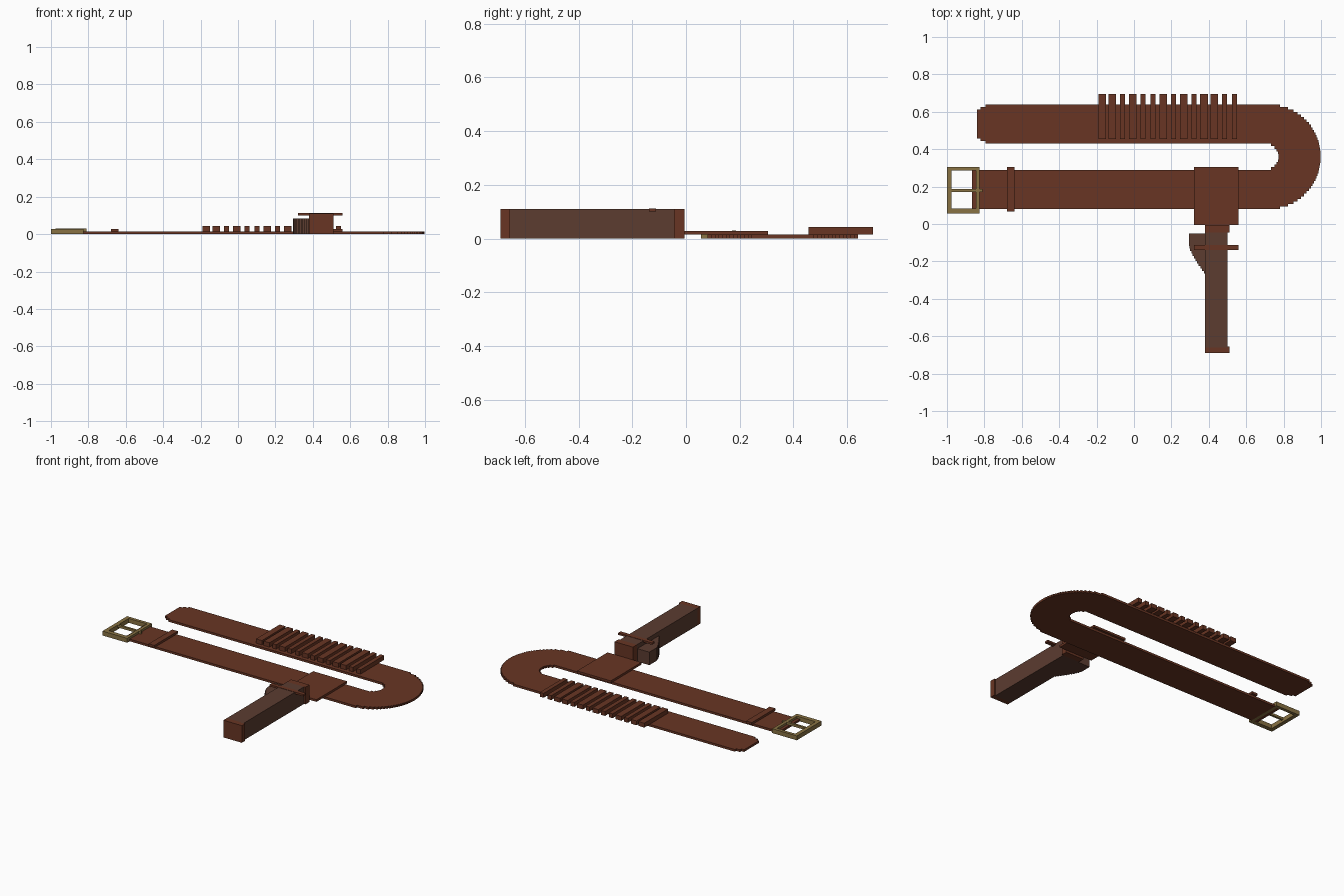
import bpy
import bmesh
from math import sqrt

cube = bpy.data.objects.get("Cube")
if cube:
    bpy.data.objects.remove(cube, do_unlink=True)

T = 0.014  # thickness of one leather layer


def material(name, rgb):
    m = bpy.data.materials.new(name)
    m.use_nodes = True
    m.diffuse_color = (*rgb, 1)
    bsdf = next(n for n in m.node_tree.nodes if n.type == "BSDF_PRINCIPLED")
    bsdf.inputs["Base Color"].default_value = (*rgb, 1)
    return m


LEATHER = material("red_brown_leather", (0.140, 0.036, 0.017))
DARK = material("dark_brown_leather", (0.106, 0.045, 0.030))
BRASS = material("old_brass", (0.250, 0.170, 0.056))


def prism(name, outline, z0, z1, mat):
    """Extrude a flat outline from z0 to z1."""
    bm = bmesh.new()
    face = bm.faces.new([bm.verts.new((x, y, z0)) for x, y in outline])
    top = bmesh.ops.extrude_face_region(bm, geom=[face])["geom"]
    for v in top:
        if isinstance(v, bmesh.types.BMVert):
            v.co.z = z1
    bmesh.ops.recalc_face_normals(bm, faces=bm.faces)
    mesh = bpy.data.meshes.new(name)
    bm.to_mesh(mesh)
    bm.free()
    mesh.materials.append(mat)
    obj = bpy.data.objects.new(name, mesh)
    bpy.context.collection.objects.link(obj)
    return obj


def box(name, x0, x1, y0, y1, z0, z1, mat):
    return prism(name, [(x0, y0), (x1, y0), (x1, y1), (x0, y1)], z0, z1, mat)


def stairs(y0, y1, rows, x_at):
    """Stepped edge running from y0 to y1, x given by a rule per row."""
    pts = []
    step = (y1 - y0) / rows
    for i in range(rows):
        y = y0 + i * step
        x = x_at(y + step / 2)
        pts += [(x, y), (x, y + step)]
    return pts


def arc(cx, r):
    return lambda y: cx + sqrt(max(r * r - (y - 0.36) ** 2, 0))


def tip(y):
    """Rounded strap end, blunt in the middle."""
    d = abs(y - 0.535)
    return -0.84 if d < 0.07 else -0.84 + 0.06 * ((d - 0.07) / 0.035) ** 1.3


# Belt strap: lower run, stepped bend, upper run with rounded tip
belt = [(-0.865, 0.08)]
belt += stairs(0.08, 0.64, 41, arc(0.718, 0.28))
belt += stairs(0.64, 0.43, 15, tip)
belt += stairs(0.43, 0.29, 10, arc(0.702, 0.07))
belt += [(-0.865, 0.29)]
prism("belt_strap", belt, 0, T, LEATHER)

# Buckle frame and tongue
for name, x0, x1 in (("outer", -1, -0.975), ("inner", -0.845, -0.825)):
    box("buckle_bar_" + name, x0, x1, 0.055, 0.305, 0, 2 * T, BRASS)
for name, y0 in (("front", 0.055), ("back", 0.285)):
    box("buckle_bar_" + name, -0.975, -0.845, y0, y0 + 0.02 + T / 2 * (y0 < 0.1), 0, 2 * T, BRASS)
box("buckle_tongue", -0.975, -0.81, 0.172, 0.186, T, 2 * T + 0.001, BRASS)

# Belt keeper and holster hanger
box("belt_keeper", -0.68, -0.64, 0.066, 0.305, T, 2 * T, LEATHER)
box("holster_hanger", 0.32, 0.56, -0.005, 0.305, T, 2 * T, LEATHER)

# Row of loops, some wide and some narrow
for i, kind in enumerate("wwnwnnwnwnwwnn"):
    cx = -0.17 + 0.0544 * i
    half = 0.0205 if kind == "w" else 0.0135
    box("belt_loop", cx - half, cx + half, 0.455, 0.695, T, 3 * T, LEATHER)

# Holster body with end bands
box("holster_body", 0.38, 0.50, -0.66, -0.045, 0, 0.11, DARK)
box("holster_toe", 0.38, 0.51, -0.69, -0.655, 0, 0.11, LEATHER)
box("holster_mouth", 0.38, 0.51, -0.045, -0.005, 0, 0.11, LEATHER)

# Stepped flare beside the holster
flare = [(0.38, -0.05)]
flare += stairs(-0.05, -0.265, 16, lambda y: 0.295 + 0.08 * max(0, (-y - 0.12) / 0.14) ** 1.3)
flare += [(0.38, -0.265)]
prism("holster_flare", flare, 0, 0.083, DARK)

# Retaining strap over the holster
box("retaining_strap", 0.32, 0.56, -0.138, -0.112, 0.1, 0.112, LEATHER)
